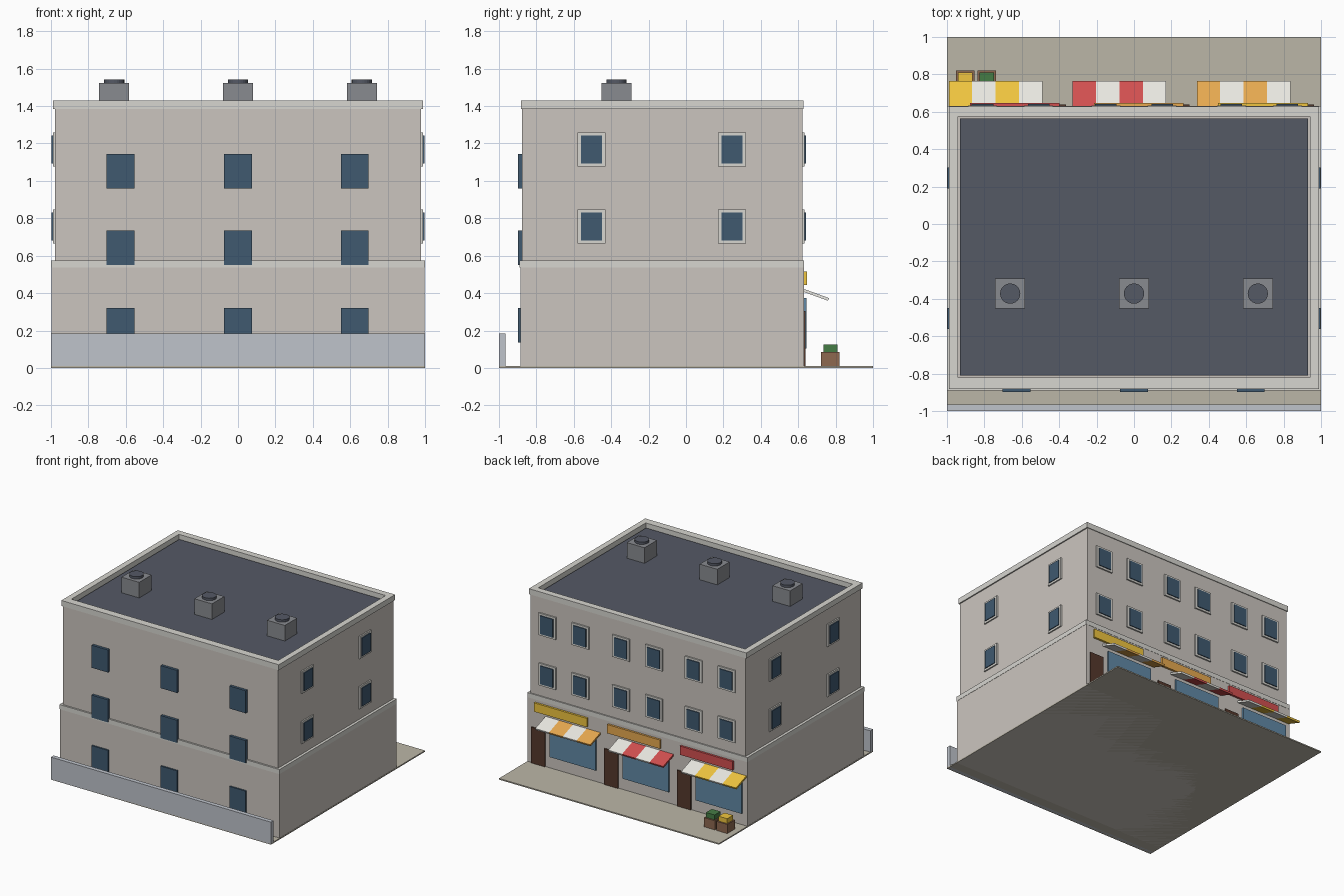
import bpy, bmesh, math

if "Cube" in bpy.data.objects:
    bpy.data.objects.remove(bpy.data.objects["Cube"])

COL = {
    "wall": (0.60, 0.56, 0.52), "trim": (0.68, 0.67, 0.63), "glass": (0.05, 0.10, 0.16),
    "paving": (0.50, 0.47, 0.39), "fence": (0.52, 0.55, 0.60), "roof": (0.09, 0.10, 0.13),
    "shop_glass": (0.12, 0.25, 0.38), "wood": (0.09, 0.04, 0.025), "crate": (0.27, 0.14, 0.08),
    "white": (0.82, 0.81, 0.76), "yellow": (0.87, 0.56, 0.05), "orange": (0.80, 0.40, 0.08),
    "red": (0.65, 0.08, 0.08), "green": (0.06, 0.20, 0.06), "vent": (0.25, 0.26, 0.28),
}
MATS = {}


def paint(ob, col):
    if col not in MATS:
        MATS[col] = bpy.data.materials.new(col)
        MATS[col].diffuse_color = (*COL[col], 1)
    ob.data.materials.append(MATS[col])
    return ob


def finish(bm, name, col):
    me = bpy.data.meshes.new(name)
    bm.to_mesh(me)
    bm.free()
    ob = bpy.data.objects.new(name, me)
    bpy.context.collection.objects.link(ob)
    return paint(ob, col)


def box(name, col, x, y, z):
    """Box from (min, max) pairs."""
    bm = bmesh.new()
    bmesh.ops.create_cube(bm, size=1)
    for v in bm.verts:
        v.co = [r[0] if c < 0 else r[1] for c, r in zip(v.co, (x, y, z))]
    return finish(bm, name, col)


def span(c, w):
    return (c - w / 2, c + w / 2)


def ring(name, col, outer, inner, z):
    """Rectangular frame; outer and inner are (x0, x1, y0, y1)."""
    bm = bmesh.new()
    loops = []
    for (x0, x1, y0, y1), h in ((outer, z[0]), (outer, z[1]), (inner, z[1]), (inner, z[0])):
        loops.append([bm.verts.new((x, y, h)) for x, y in ((x0, y0), (x1, y0), (x1, y1), (x0, y1))])
    for k in range(4):
        a, b = loops[k], loops[(k + 1) % 4]
        for i in range(4):
            j = (i + 1) % 4
            bm.faces.new((a[i], a[j], b[j], b[i]))
    return finish(bm, name, col)


# Ground and rear fence
box("paving", "paving", (-1, 1), (-1, 1), (0, 0.01))
box("rear_fence", "fence", (-1, 1), (-1, -0.965), (0, 0.185))

# Building body
box("ground_floor", "wall", (-0.998, 0.998), (-0.885, 0.63), (0, 0.54))
box("cornice", "trim", (-1, 1), (-0.89, 0.632), (0.537, 0.575))
box("upper_floors", "wall", (-0.978, 0.978), (-0.876, 0.622), (0.57, 1.385))
ring("roof_coping", "trim", (-0.988, 0.988, -0.882, 0.628), (-0.94, 0.94, -0.82, 0.575), (1.385, 1.43))
box("roof_deck", "roof", (-0.93, 0.93), (-0.81, 0.565), (1.38, 1.395))

# Roof vents
for cx in (-0.662, 0, 0.662):
    box("roof_vent", "vent", span(cx, 0.16), span(-0.372, 0.16), (1.385, 1.523))
    bm = bmesh.new()
    bmesh.ops.create_cone(bm, cap_ends=True, segments=24, radius1=0.054, radius2=0.054, depth=0.025)
    bmesh.ops.translate(bm, vec=(cx, -0.372, 1.53), verts=bm.verts)
    finish(bm, "vent_cap", "roof")

# Plain windows on the -y wall
for cx in (-0.628, 0, 0.625):
    for z0 in (0.135, 0.55, 0.96):
        box("rear_window", "glass", span(cx, 0.148), (-0.898, -0.87), (z0, z0 + 0.185))

# Framed windows on the side walls and street wall
for cz in (0.755, 1.167):
    for s in (-1, 1):
        for cy in (-0.505, 0.245):
            box("side_window_frame", "trim", sorted((s * 0.97, s * 0.989)), span(cy, 0.15), span(cz, 0.182))
            box("side_window_glass", "glass", sorted((s * 0.97, s * 0.996)), span(cy, 0.112), span(cz, 0.15))
    for bay in (-0.66, 0, 0.67):
        for cx in (bay - 0.15, bay + 0.15):
            box("street_window_frame", "trim", span(cx, 0.155), (0.615, 0.634), span(cz, 0.182))
            box("street_window_glass", "glass", span(cx, 0.115), (0.615, 0.641), span(cz, 0.15))

# Shopfronts: door, display window, sign board and striped sloping awning
for bay, awning, sign in ((-0.662, "yellow", "red"), (0, "red", "orange"), (0.664, "orange", "yellow")):
    box("shop_door", "wood", span(bay + 0.235, 0.125), (0.62, 0.639), (0.005, 0.305))
    box("shop_window", "shop_glass", span(bay - 0.083, 0.42), (0.62, 0.643), (0.105, 0.375))
    box("shop_sign", sign, span(bay + 0.025, 0.48), (0.62, 0.647), (0.443, 0.515))
    for i in range(4):
        x0 = bay - 0.328 + i * 0.125
        stripe = box("awning_stripe", "white" if i % 2 else awning, (x0, x0 + 0.125), (0, 0.145), (-0.015, 0))
        stripe.location = (0, 0.628, 0.423)
        stripe.rotation_euler.x = -math.radians(20)

# Produce crates on the pavement
for cx, col in ((-0.902, "yellow"), (-0.788, "green")):
    box("crate", "crate", span(cx, 0.098), span(0.772, 0.1), (0.005, 0.085))
    box("produce", col, span(cx, 0.078), span(0.772, 0.075), (0.08, 0.125))

for m in bpy.data.materials:
    if m.users and not m.is_grease_pencil:
        m.use_nodes = True
        m.node_tree.nodes["Principled BSDF"].inputs["Base Color"].default_value = m.diffuse_color
